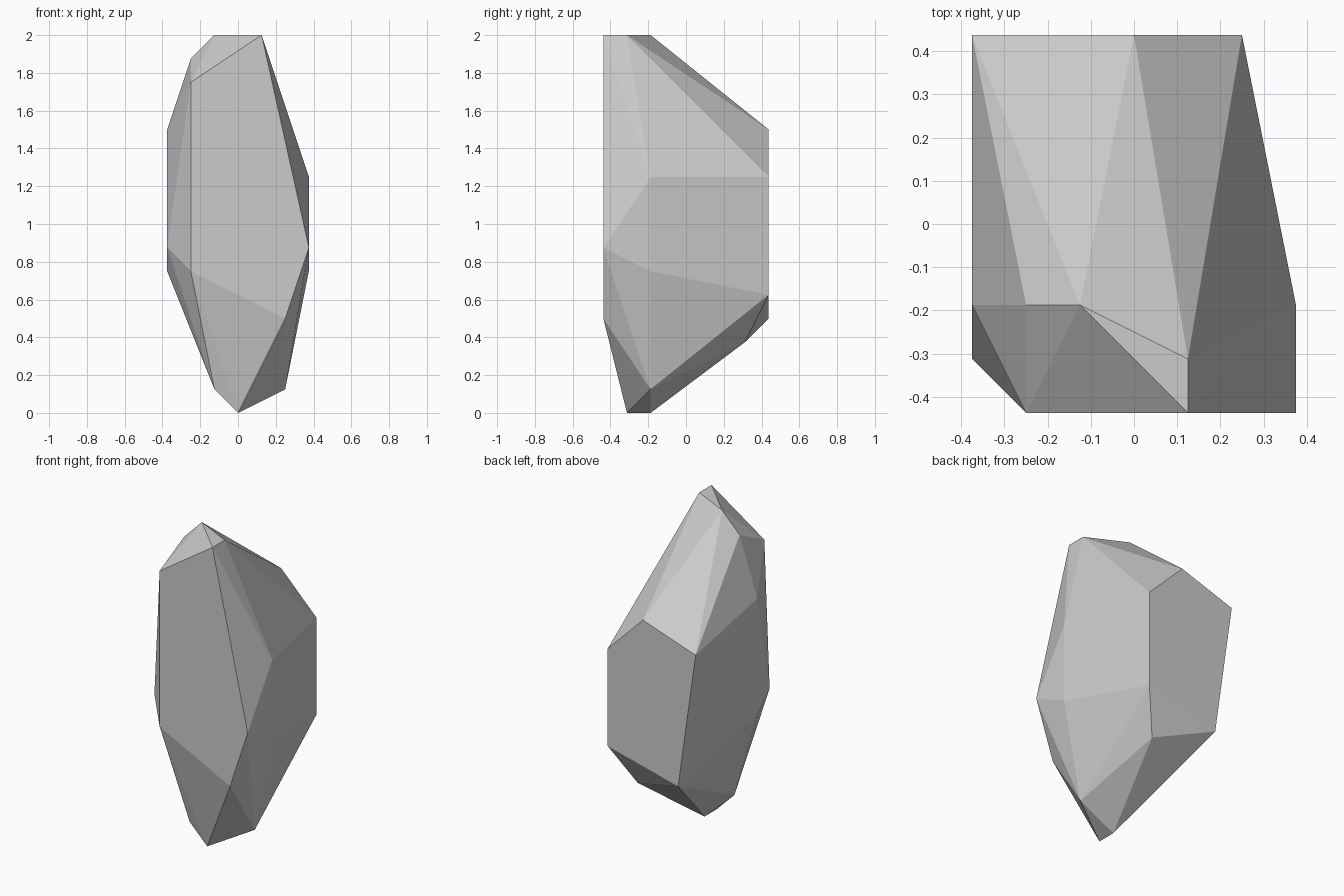
import bpy, bmesh

if "Cube" in bpy.data.objects:
    bpy.data.objects.remove(bpy.data.objects["Cube"])

U = 0.125  # the stone's corners sit on a coarse grid of this step
Y0 = -0.4375  # front plane

# Corner points in grid steps: x, y from the front plane, z
front_facet = [(-2, 0, 14), (1, 0, 16), (3, 0, 7), (2, 0, 4), (-2, 0, 6)]
crown = [(1, 1, 16), (-1, 2, 16), (-2, 2, 15)]
right_side = [(3, 2, 10), (3, 2, 6), (2, 2, 1)]
left_side = [(-3, 2, 12), (-3, 1, 7), (-3, 2, 6), (-1, 1, 1)]
back_facet = [(2, 7, 10), (0, 7, 12), (-3, 7, 11), (-2, 7, 4), (2, 7, 5)]
underside = [(1, 6, 3), (0, 1, 0), (0, 2, 0)]

# Faceted stone: convex skin around the corners
bm = bmesh.new()
for x, y, z in front_facet + crown + right_side + left_side + back_facet + underside:
    bm.verts.new((x * U, Y0 + y * U, z * U))
bmesh.ops.convex_hull(bm, input=bm.verts[:])
bmesh.ops.delete(bm, geom=[v for v in bm.verts if not v.link_faces], context='VERTS')

# Merge coplanar triangles into clean flat facets
bmesh.ops.dissolve_limit(bm, angle_limit=0.005, verts=bm.verts[:], edges=bm.edges[:])
bmesh.ops.recalc_face_normals(bm, faces=bm.faces[:])

mesh = bpy.data.meshes.new("faceted_stone")
bm.to_mesh(mesh)
bm.free()
stone = bpy.data.objects.new("faceted_stone", mesh)
bpy.context.collection.objects.link(stone)
